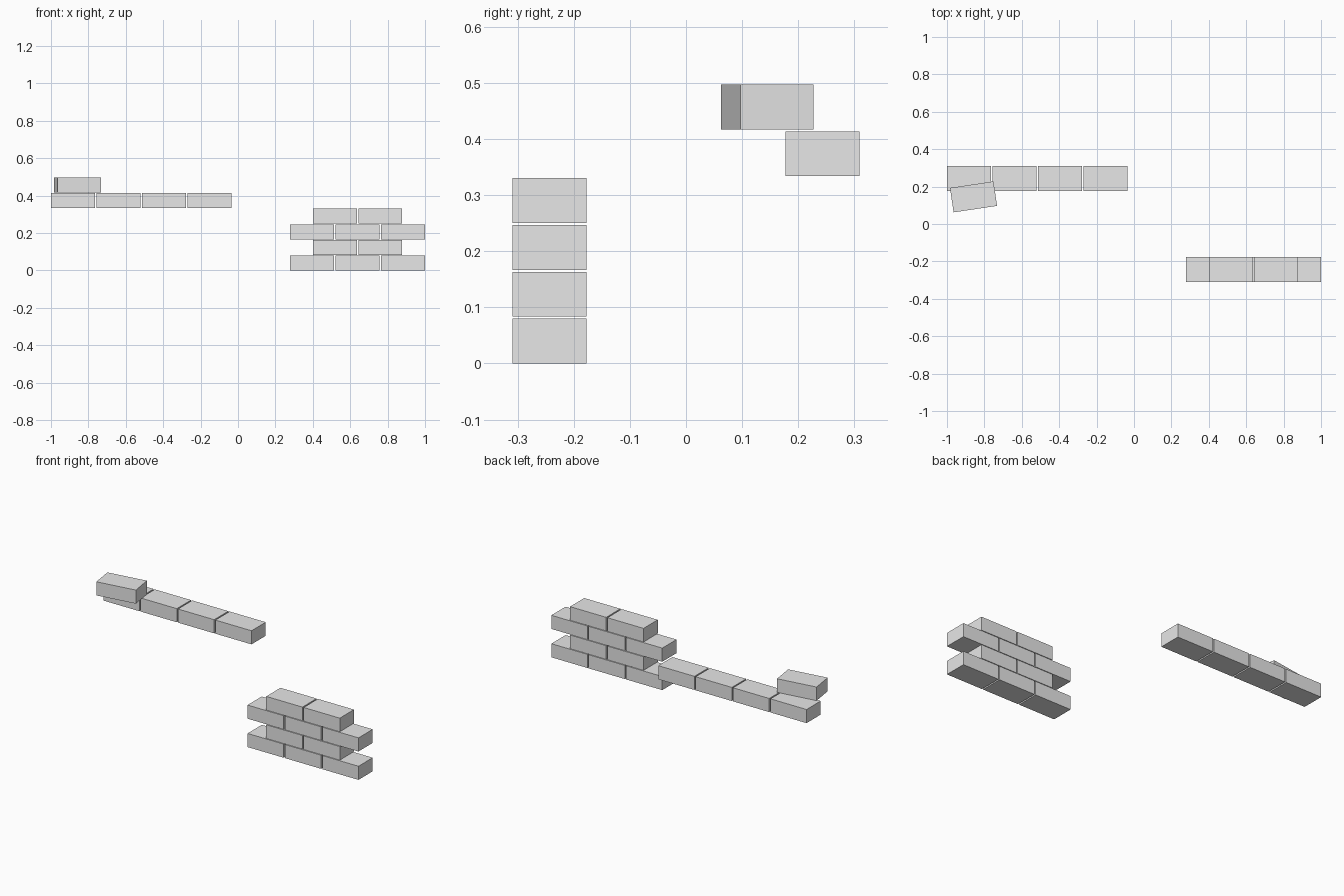
import bpy
import math

if "Cube" in bpy.data.objects:
    bpy.data.objects.remove(bpy.data.objects["Cube"])

# Brick dimensions and spacing (with thin joints)
L, D, H = 0.235, 0.132, 0.08
STEP_X, STEP_Z = 0.243, 0.0834

grey = bpy.data.materials.new("brick_grey")
grey.diffuse_color = (0.8, 0.8, 0.8, 1)
grey.use_nodes = True
grey.node_tree.nodes["Principled BSDF"].inputs["Base Color"].default_value = grey.diffuse_color


def brick(name, x, y, bottom, turn=0.0):
    bpy.ops.mesh.primitive_cube_add(size=1, location=(x, y, bottom + H / 2),
                                    rotation=(0, 0, math.radians(turn)))
    ob = bpy.context.object
    ob.name = name
    ob.scale = (L, D, H)
    ob.data.materials.append(grey)


def course(name, count, centre_x, y, bottom):
    for i in range(count):
        brick(f"{name}_{i + 1}", centre_x + (i - (count - 1) / 2) * STEP_X, y, bottom)


# Front wall: alternating courses of three and two bricks
for row in range(4):
    course(f"wall_course_{row + 1}_brick", 3 - row % 2, 0.639, -0.243, row * STEP_Z)

# Rear floating row of four bricks
course("rear_row_brick", 4, -0.518, 0.243, 4 * STEP_Z)

# Loose brick lying askew on the rear row
brick("loose_brick", -0.858, 0.145, 5 * STEP_Z, 8.5)
